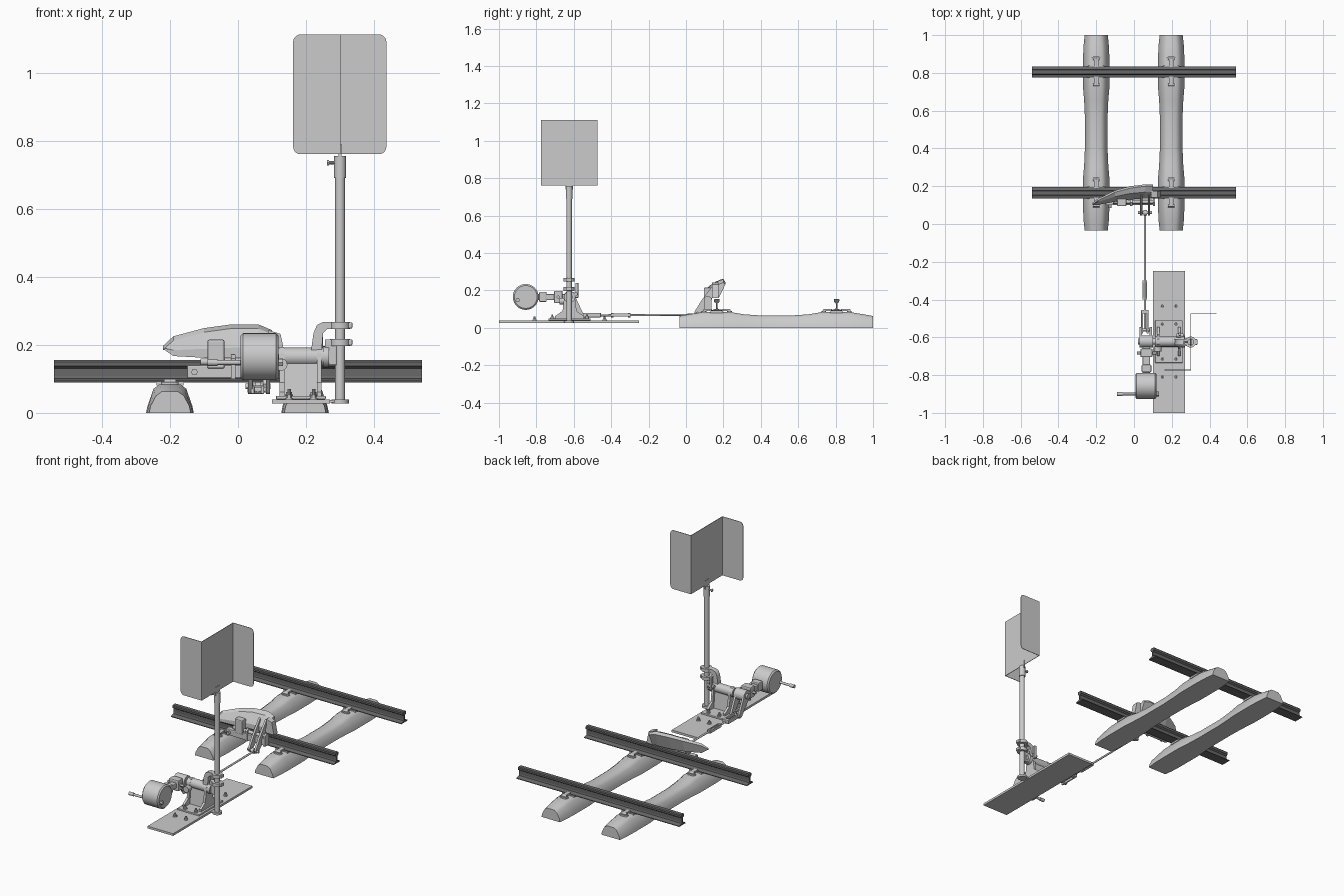
import bpy, bmesh, math
from mathutils import Vector

if "Cube" in bpy.data.objects:
    bpy.data.objects.remove(bpy.data.objects["Cube"])


def material(name, v):
    m = bpy.data.materials.new(name)
    m.diffuse_color = (v, v, v, 1)
    m.use_nodes = True
    m.node_tree.nodes["Principled BSDF"].inputs["Base Color"].default_value = m.diffuse_color
    return m


GREY = material("light_grey_steel", 0.6)
DARK = material("dark_rail_steel", 0.14)


def finish(bm, name, mat=GREY, smooth=None):
    bmesh.ops.recalc_face_normals(bm, faces=bm.faces)
    me = bpy.data.meshes.new(name)
    bm.to_mesh(me)
    bm.free()
    me.materials.append(mat)
    ob = bpy.data.objects.new(name, me)
    bpy.context.collection.objects.link(ob)
    if smooth:
        bpy.ops.object.select_all(action='DESELECT')
        ob.select_set(True)
        bpy.context.view_layer.objects.active = ob
        bpy.ops.object.shade_smooth_by_angle(angle=math.radians(smooth))
    return ob


def loft(name, rings, mat=GREY, smooth=None):
    bm = bmesh.new()
    vs = [[bm.verts.new(p) for p in r] for r in rings]
    n = len(vs[0])
    for a, b in zip(vs, vs[1:]):
        for i in range(n):
            bm.faces.new((a[i], a[(i + 1) % n], b[(i + 1) % n], b[i]))
    bm.faces.new(vs[0])
    bm.faces.new(vs[-1])
    return finish(bm, name, mat, smooth)


def prism(name, pts, axis, a, b, mat=GREY, smooth=None):
    """Extrude a 2D profile along an axis from a to b."""
    put = {'x': lambda p, t: (t, p[0], p[1]), 'y': lambda p, t: (p[0], t, p[1]),
           'z': lambda p, t: (p[0], p[1], t)}[axis]
    return loft(name, [[put(p, t) for p in pts] for t in (a, b)], mat, smooth)


def box(name, x, y, z, bev=0.0):
    ob = prism(name, [(x[0], y[0]), (x[1], y[0]), (x[1], y[1]), (x[0], y[1])], 'z', *z)
    if bev:
        m = ob.modifiers.new("bevel", 'BEVEL')
        m.width, m.segments = bev, 2
    return ob


def cyl(name, p, q, r, r2=None, n=24):
    p, q = Vector(p), Vector(q)
    rot = (q - p).to_track_quat('Z', 'Y')
    rings = []
    for c, rad in ((p, r), (q, r if r2 is None else r2)):
        rings.append([c + rot @ Vector((rad * math.cos(2 * math.pi * i / n),
                                        rad * math.sin(2 * math.pi * i / n), 0)) for i in range(n)])
    return loft(name, rings, smooth=35 if n > 8 else None)


def bolt(name, x, y, z):
    cyl(name + "_washer", (x, y, z), (x, y, z + .004), .012, n=16)
    cyl(name + "_nut", (x, y, z + .004), (x, y, z + .012), .009, n=6)
    cyl(name + "_stud", (x, y, z + .012), (x, y, z + .02), .005, n=10)


# Concrete sleepers: lofted cross-sections, waisted in the middle
half = [(-.035, .061, .035, .064), (.02, .067, .039, .074), (.09, .07, .042, .085),
        (.24, .07, .042, .085), (.31, .064, .04, .073), (.40, .06, .037, .067)]
secs = half + [(.965 - y, b, t, h) for y, b, t, h in reversed(half)]
for side, cx in (("left", -.2), ("right", .197)):
    rings = []
    for y, b, t, h in secs:
        r = [(-b, 0), (-b + .004, .02), (-t - .006, h - .014), (-t + .012, h - .001)]
        rings.append([(cx + x, y, z) for x, z in r] + [(cx - x, y, z) for x, z in reversed(r)])
    loft("sleeper_" + side, rings, smooth=40)
    # Rail seats and fastening clips
    for ry in (.165, .805):
        box("rail_pad", (cx - .04, cx + .04), (ry - .033, ry + .033), (.08, .0905))
        for s in (-1, 1):
            y = ry + s * .068
            pts = [(cx + math.copysign(.013, math.cos(a)) + .013 * math.cos(a), y + .013 * math.sin(a))
                   for a in [math.pi * 2 * (i + .5) / 20 for i in range(20)]]
            prism("clip_base", pts, 'z', .08, .091, smooth=40)
            cyl("clip_bar", (cx - .018, y, .094), (cx + .018, y, .094), .006, n=12)
            box("clip_toe", (cx - .012, cx + .012),
                (min(y, ry + s * .025), max(y, ry + s * .025)), (.09, .1))

# Rails
rp = [(.03, .09), (.03, .094), (.006, .101), (.004, .108), (.004, .131), (.014, .138),
      (.015, .15), (.011, .155)]
for name, ry in (("rail_front", .165), ("rail_back", .805)):
    prism(name, [(ry + a, z) for a, z in rp] + [(ry - a, z) for a, z in reversed(rp)],
          'x', -.54, .54, DARK)

# Derail shoe: curved wedge lying over the front rail
shoe = [(-.22, .1, .112, .188, .197), (-.19, .102, .135, .167, .225), (-.1, .118, .178, .162, .249),
        (-.02, .13, .2, .162, .26), (.06, .135, .21, .162, .26), (.1, .14, .21, .165, .243)]
loft("derail_shoe", [[(x, yf, zb), (x, yf, zb + (zt - zb) * .3), (x, yf + (yb - yf) * .45, zt - .012),
                      (x, yb - .01, zt), (x, yb, zt - (zt - zb) * .15),
                      (x, yf + (yb - yf) * .55, zb)] for x, yf, yb, zb, zt in shoe])
prism("shoe_tail", [(.09, .16), (.14, .16), (.125, .232), (.09, .243)], 'y', .14, .175)

# Derail hinge, arms and pins
box("hinge_base", (-.15, .1), (.1, .13), (.102, .14), .004)
box("hinge_block", (-.09, -.04), (.095, .135), (.13, .215), .005)
cyl("hinge_pin", (-.11, .117, .15), (.11, .117, .15), .01)
cyl("hinge_bolt", (-.128, .085, .12), (-.128, .1, .12), .01, n=6)
for x in (.032, .074):
    prism("shoe_arm", [(.045, .085), (.052, .068), (.07, .07), (.12, .115), (.16, .2),
                       (.15, .235), (.115, .19), (.085, .15)], 'x', x, x + .012)
for x in (-.02, .1):
    prism("hinge_lug", [(.095, .1), (.135, .1), (.135, .16), (.115, .172), (.095, .16)], 'x', x, x + .012)
cyl("arm_pin", (.022, .06, .078), (.096, .06, .078), .008, n=16)

# Connecting rod with turnbuckle and fork
cyl("pull_rod", (.058, .065, .07), (.058, -.57, .066), .0055, n=16)
cyl("rod_eye", (.05, .06, .076), (.068, .06, .076), .015)
for x in (.046, .064):
    box("turnbuckle_side", (x, x + .006), (-.4, -.3), (.06, .076))
for y in (-.4, -.31):
    cyl("turnbuckle_nut", (.058, y, .068), (.058, y + .012, .068), .012, n=8)
for x in (.038, .067):
    box("fork_cheek", (x, x + .01), (-.58, -.46), (.056, .08), .003)
box("fork_bridge", (.038, .077), (-.475, -.455), (.056, .08), .003)
cyl("fork_pin", (.028, -.56, .068), (.09, -.56, .068), .008, n=16)

# Ground plate with mounting plate and bolts
box("ground_plate", (.1, .27), (-1, -.25), (.027, .04))
box("mounting_plate", (.112, .258), (-.735, -.51), (.04, .05), .002)
for x in (.15, .222):
    for y, z in ((-.435, .04), (-.53, .05), (-.715, .05), (-.81, .04)):
        bolt("anchor", x, y, z)

# Switch stand frame and shaft housing
for x in (.122, .232):
    prism("stand_cheek", [(-.7, .05), (-.7, .062), (-.66, .09), (-.65, .175), (-.635, .192),
                          (-.61, .192), (-.595, .175), (-.585, .09), (-.545, .062), (-.545, .05)],
          'x', x, x + .014)
prism("stand_body", [(-.65, .05), (-.637, .17), (-.608, .17), (-.595, .05)], 'x', .13, .24)
cyl("shaft_housing", (.11, -.622, .165), (.262, -.622, .165), .027)
cyl("drive_shaft", (.02, -.622, .165), (.285, -.622, .165), .016)
cyl("housing_collar", (.25, -.622, .165), (.268, -.622, .165), .031)
cyl("stand_lug", (.127, -.675, .142), (.127, -.645, .142), .018)

# Crank, throw lever and counterweight
cyl("crank_hub", (.03, -.622, .165), (.1, -.622, .165), .032)
for x in (.03, .082):
    prism("crank_arm", [(-.645, .15), (-.572, .06), (-.555, .055), (-.546, .068), (-.598, .18)],
          'x', x, x + .012)
box("lever_bar", (.045, .085), (-.8, -.62), (.148, .18), .005)
box("lever_clamp", (.034, .098), (-.705, -.66), (.132, .198), .006)
box("lever_collar", (.04, .092), (-.785, -.745), (.138, .192), .006)
cyl("lever_bolt", (.015, -.683, .165), (.12, -.683, .165), .009, n=6)
cyl("counterweight", (.014, -.857, .165), (.112, -.857, .165), .069, n=40)
for a, b in ((.007, .014), (.119, .112)):
    cyl("weight_rim", (a, -.857, .165), (b, -.857, .165), .061, .069, n=40)
cyl("handle", (-.085, -.9, .148), (.02, -.9, .148), .007, n=16)
cyl("handle_grip", (-.09, -.9, .148), (-.06, -.9, .148), .01, n=16)
cyl("weight_nut", (.119, -.9, .148), (.132, -.9, .148), .012, n=6)

# Signal post with foot, socket and clamps
PX, PY = .3, -.625
cyl("signal_post", (PX, PY, .03), (PX, PY, .72), .0145)
cyl("post_foot", (PX, PY, .027), (PX, PY, .04), .026)
box("foot_bracket", (.255, .305), (-.645, -.605), (.03, .038))
cyl("post_socket", (PX, PY, .69), (PX, PY, .755), .0175)
cyl("set_screw", (.268, PY, .735), (.29, PY, .735), .005, n=10)
cyl("set_screw_head", (.262, PY, .735), (.268, PY, .735), .009, n=6)
for z in (.207, .257):
    cyl("post_clamp", (PX, PY, z - .01), (PX, PY, z + .01), .029)
    box("clamp_ear", (.32, .336), (-.64, -.61), (z - .009, z + .009), .003)
prism("clamp_arm", [(.215, .185), (.222, .235), (.232, .258), (.25, .267), (.285, .267),
                    (.285, .247), (.262, .246), (.25, .235), (.246, .185)], 'y', -.64, -.61, smooth=40)
box("lower_clamp_arm", (.255, .29), (-.638, -.612), (.14, .216), .003)
box("locking_lever", (.235, .25), (-.592, -.575), (.16, .24), .004)
cyl("lever_pivot", (.225, -.59, .18), (.262, -.59, .18), .01, n=16)


# Signal target: three thin panels in a Z plan, rounded outer corners
def wing(name, xi, xo, y):
    s, r = (1 if xo > xi else -1), .022
    pts = [(xi, .76)]
    for zc, a0 in ((.76 + r, -90), (1.112 - r, 0)):
        for k in range(6):
            a = math.radians(a0 + 18 * k)
            pts.append((xo - s * r + s * r * math.cos(a), zc + r * math.sin(a)))
    prism(name, pts + [(xi, 1.112)], 'y', y - .0015, y + .0015)


wing("target_wing_left", .3, .162, -.773)
wing("target_wing_right", .3, .436, -.475)
box("target_centre", (.2985, .3015), (-.7745, -.4735), (.76, 1.112))
box("target_tongue", (.296, .304), (-.645, -.605), (.74, .79))
